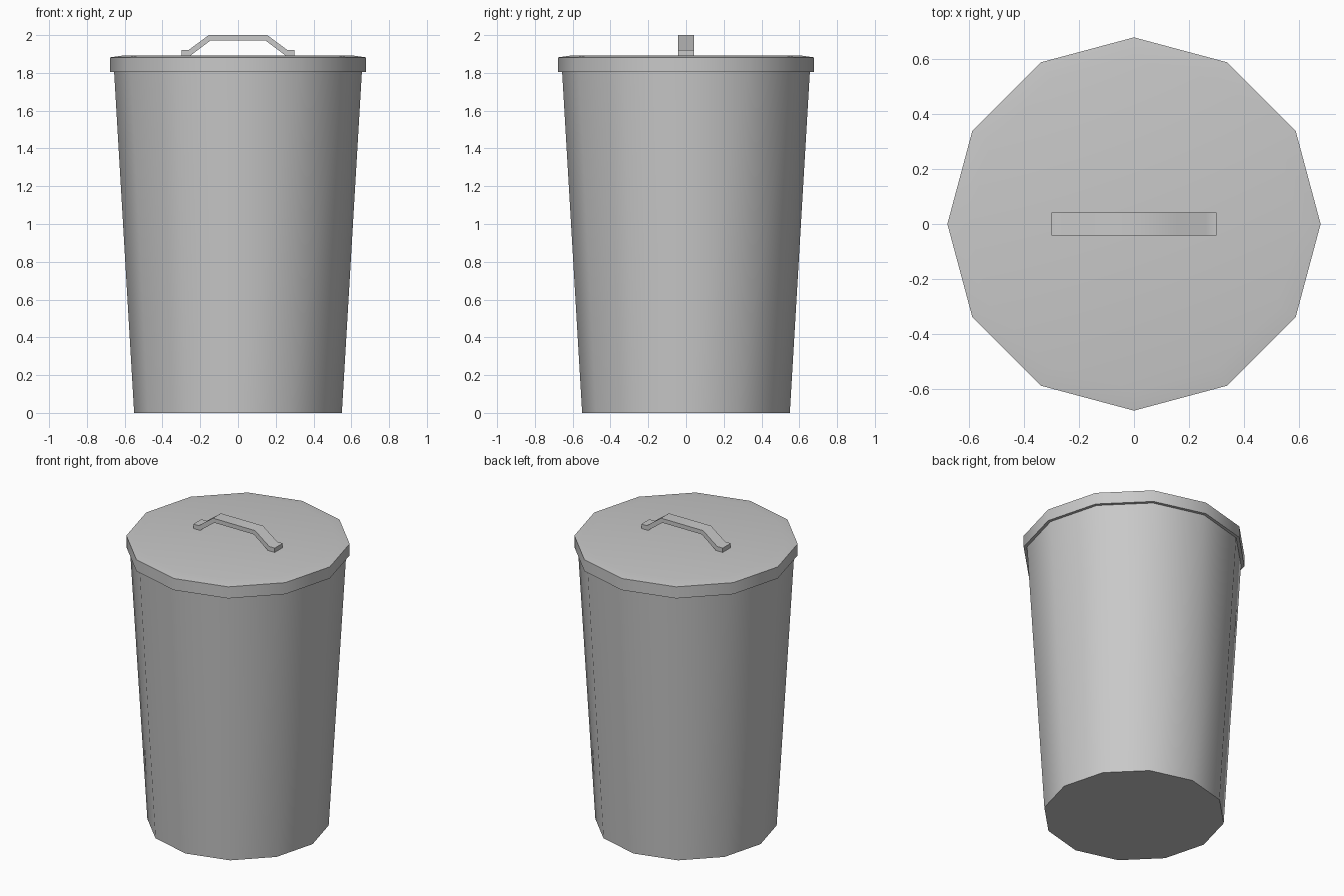
import bpy, bmesh, math

cube = bpy.data.objects.get("Cube")
if cube:
    bpy.data.objects.remove(cube, do_unlink=True)

SIDES = 12
GREY = (0.58, 0.58, 0.58, 1)
metal = bpy.data.materials.new("grey_metal")
metal.use_nodes = True
metal.diffuse_color = GREY
metal.node_tree.nodes["Principled BSDF"].inputs["Base Color"].default_value = GREY


def finish(name, bm):
    """Turn the bmesh into a smooth shaded object that keeps hard edges."""
    mesh = bpy.data.meshes.new(name)
    bm.to_mesh(mesh)
    bm.free()
    mesh.materials.append(metal)
    obj = bpy.data.objects.new(name, mesh)
    bpy.context.collection.objects.link(obj)
    bpy.ops.object.select_all(action='DESELECT')
    obj.select_set(True)
    bpy.context.view_layer.objects.active = obj
    bpy.ops.object.shade_smooth_by_angle(angle=math.radians(42))
    return obj


def turned(name, profile, cap_start=False, cap_end=False):
    """Stack twelve-sided rings given as (radius, height), bottom first."""
    bm = bmesh.new()
    rings = []
    for r, z in profile:
        angles = [math.tau * i / SIDES for i in range(SIDES)]
        rings.append([bm.verts.new((r * math.cos(a), r * math.sin(a), z)) for a in angles])
    for low, high in zip(rings, rings[1:]):
        for i in range(SIDES):
            j = (i + 1) % SIDES
            bm.faces.new((low[i], low[j], high[j], high[i]))
    if cap_start:
        bm.faces.new(rings[0][::-1])
    if cap_end:
        bm.faces.new(rings[-1])
    return finish(name, bm)


# Tapered bin, running up inside the lid
turned("bin_body", [(0.55, 0), (0.66, 1.875)], cap_start=True, cap_end=True)

# Lid with an overhanging rim and a shallow raised top
turned("lid", [(0.657, 1.805), (0.677, 1.805), (0.677, 1.882), (0.6, 1.893)], cap_end=True)

# Bent strap handle: half outline mirrored, then given width
upper = [(0.30, 1.922), (0.26, 1.922), (0.155, 2.0)]
lower = [(0.30, 1.893), (0.25, 1.893), (0.145, 1.972)]
top_line = upper + [(-x, z) for x, z in reversed(upper)]
under_line = lower + [(-x, z) for x, z in reversed(lower)]
bm = bmesh.new()
sections = []
for (xt, zt), (xu, zu) in zip(top_line, under_line):
    corners = [(xt, -0.042, zt), (xt, 0.042, zt), (xu, 0.042, zu), (xu, -0.042, zu)]
    sections.append([bm.verts.new(c) for c in corners])
for a, b in zip(sections, sections[1:]):
    for i in range(4):
        j = (i + 1) % 4
        bm.faces.new((a[i], a[j], b[j], b[i]))
bm.faces.new(sections[0])
bm.faces.new(sections[-1])
bmesh.ops.recalc_face_normals(bm, faces=bm.faces[:])
finish("lid_handle", bm)
